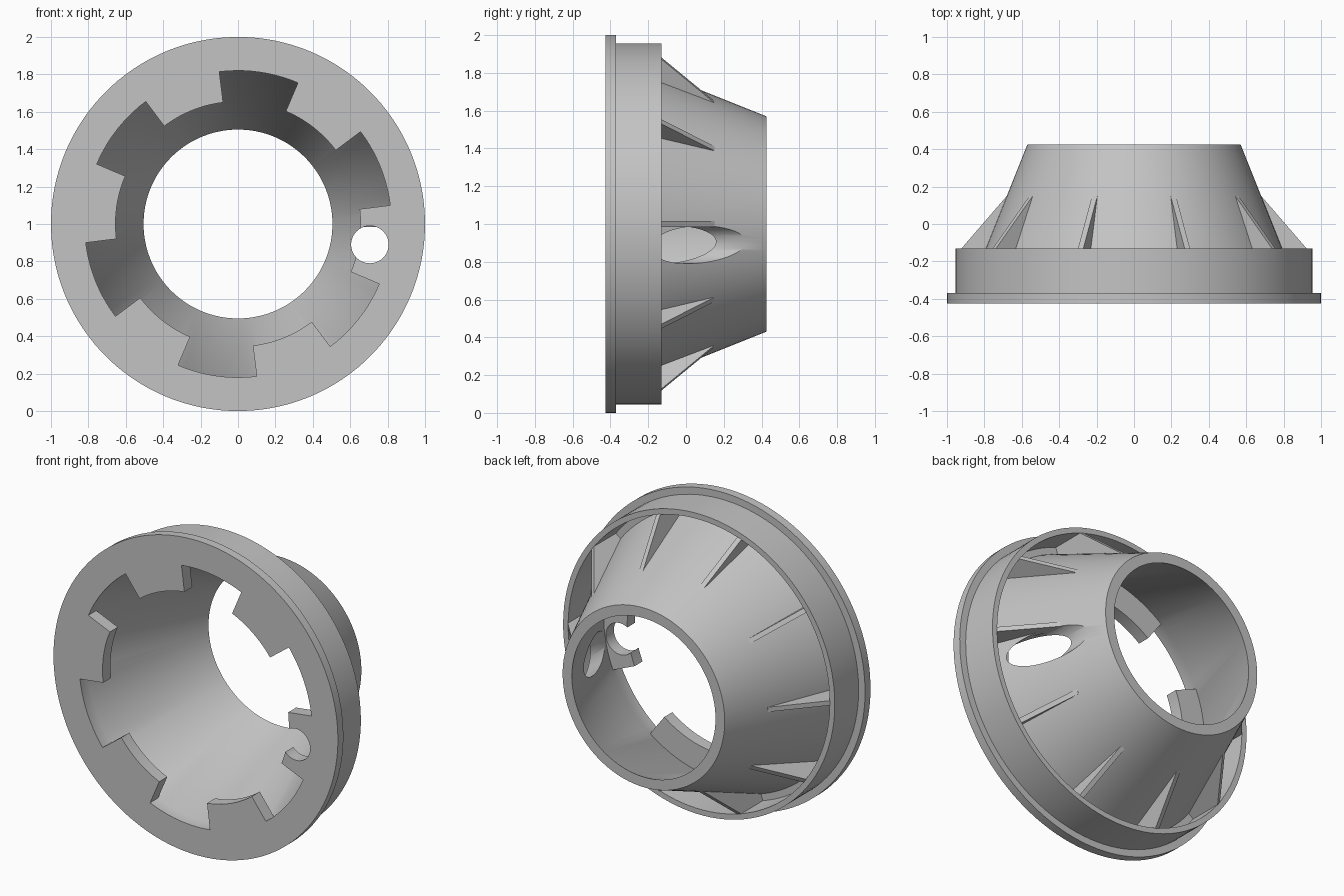
import bpy, bmesh, math
from mathutils import Matrix, Vector

if "Cube" in bpy.data.objects:
    bpy.data.objects.remove(bpy.data.objects["Cube"])

GREY = (0.55, 0.55, 0.55, 1)
grey = bpy.data.materials.new("plain grey")
grey.use_nodes = True
grey.diffuse_color = GREY
grey.node_tree.nodes["Principled BSDF"].inputs["Base Color"].default_value = GREY

SEGMENTS = 120
FRONT, PLATE_BACK, BACK = -0.425, -0.345, 0.425


def polar(radius, y, angle):
    """Point around the y axis, centred at height 1."""
    return Vector((radius * math.cos(angle), y, 1 + radius * math.sin(angle)))


def make_object(name, bm):
    bmesh.ops.recalc_face_normals(bm, faces=bm.faces)
    mesh = bpy.data.meshes.new(name)
    bm.to_mesh(mesh)
    bm.free()
    mesh.materials.append(grey)
    obj = bpy.data.objects.new(name, mesh)
    bpy.context.collection.objects.link(obj)
    return obj


def activate(obj):
    bpy.ops.object.select_all(action='DESELECT')
    obj.select_set(True)
    bpy.context.view_layer.objects.active = obj


# Revolved housing: flange, rim, groove and hollow cone, with six locking tabs
profile = [(0.82, FRONT), (1, FRONT), (1, -0.37), (0.955, -0.37),
           (0.955, -0.13), (0.92, -0.13), (0.92, PLATE_BACK),
           (0.878, PLATE_BACK), (0.57, BACK), (0.505, BACK), (0.82, PLATE_BACK)]
tab_profile = [(0.655, PLATE_BACK), (0.655, FRONT)]
bm = bmesh.new()
rings = []
for i in range(SEGMENTS):
    angle = math.radians(37) + math.tau * i / SEGMENTS
    rings.append([bm.verts.new(polar(r, y, angle)) for r, y in profile + tab_profile])
n = len(profile)
period = SEGMENTS // 6
for i in range(SEGMENTS):
    a, b = rings[i], rings[(i + 1) % SEGMENTS]
    is_tab = i % period < period // 2
    loop = list(range(n + 2 if is_tab else n))
    for j, k in zip(loop, loop[1:] + loop[:1]):
        bm.faces.new((a[j], a[k], b[k], b[j]))
    if i % (period // 2) == 0:      # side wall of a tab
        bm.faces.new((a[n - 1], a[n], a[n + 1], a[0]))
bmesh.ops.delete(bm, geom=[v for v in bm.verts if not v.link_faces], context='VERTS')
housing = make_object("housing", bm)

# Round hole drilled straight through one tab and the cone wall
bm = bmesh.new()
bmesh.ops.create_cone(bm, cap_ends=True, segments=64, radius1=0.1, radius2=0.1, depth=2,
                      matrix=Matrix.Translation((0.705, 0, 0.89)) @ Matrix.Rotation(math.pi / 2, 4, 'X'))
drill = make_object("hole_cutter", bm)
drill.hide_render = True
cut = housing.modifiers.new("hole", 'BOOLEAN')
cut.operation = 'DIFFERENCE'
cut.solver = 'EXACT'
cut.object = drill
activate(housing)
bpy.ops.object.modifier_apply(modifier=cut.name)
bpy.data.objects.remove(drill)
bpy.ops.object.shade_smooth_by_angle(angle=math.radians(30))

# Ten thin triangular ribs between the cone and the rim
rib_profile = [(0.922, -0.13), (0.68, 0.15), (0.655, 0.14),
               (0.85, PLATE_BACK), (0.925, PLATE_BACK)]
for i in range(10):
    angle = math.tau * i / 10
    side = Vector((-math.sin(angle), 0, math.cos(angle))) * 0.015
    bm = bmesh.new()
    left, right = [[bm.verts.new(polar(r, y, angle) + s * side) for r, y in rib_profile]
                   for s in (1, -1)]
    bm.faces.new(left)
    bm.faces.new(right)
    for j in range(len(left)):
        bm.faces.new((left[j - 1], left[j], right[j], right[j - 1]))
    make_object(f"rib_{i + 1}", bm)
